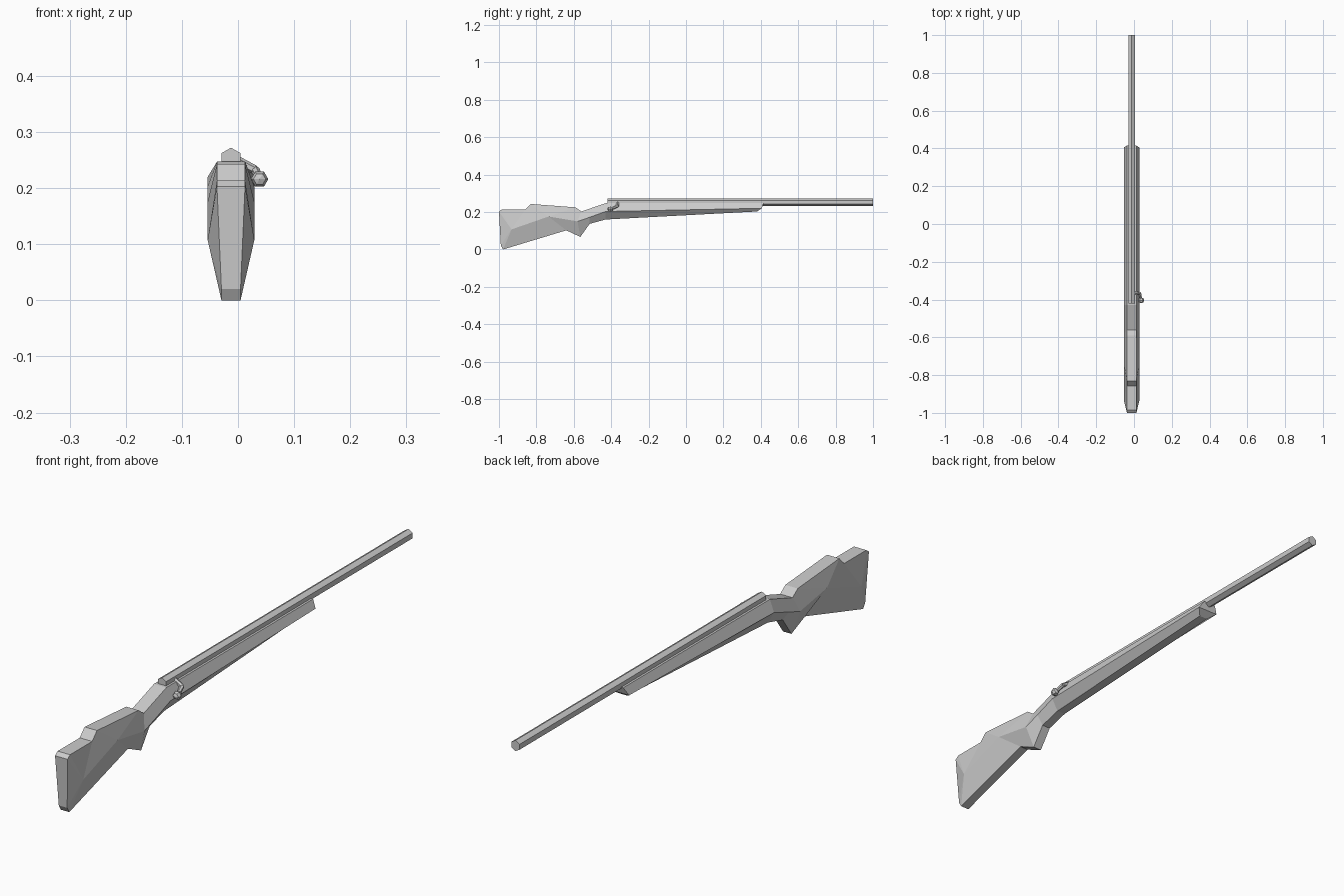
import bpy, bmesh, math
from mathutils import Vector, Matrix

if "Cube" in bpy.data.objects:
    bpy.data.objects.remove(bpy.data.objects["Cube"])

CX = -0.0125  # centre plane of the stock and barrel


def finish(name, bm):
    bmesh.ops.recalc_face_normals(bm, faces=bm.faces)
    me = bpy.data.meshes.new(name)
    bm.to_mesh(me)
    bm.free()
    ob = bpy.data.objects.new(name, me)
    bpy.context.collection.objects.link(ob)
    return ob


def rod(name, a, b, r1, r2, sides, spin=0.0):
    a, b = Vector(a), Vector(b)
    d = b - a
    m = (Matrix.Translation((a + b) / 2) @ d.to_track_quat('Z', 'Y').to_matrix().to_4x4()
         @ Matrix.Rotation(spin, 4, 'Z'))
    bm = bmesh.new()
    bmesh.ops.create_cone(bm, cap_ends=True, segments=sides, radius1=r1, radius2=r2,
                          depth=d.length, matrix=m)
    return finish(name, bm)


# Stock: stations of (y, z) for top edge, side ridge and bottom edge
stations = [
    ((-1.0, .203), (-.933, .107), (-.99, .02)),
    ((-.985, .214), (-.933, .107), (-.978, 0)),
    ((-.858, .214), (-.933, .107), (-.978, 0)),
    ((-.83, .243), (-.735, .176), (-.64, .102)),
    ((-.59, .225), (-.735, .176), (-.64, .102)),
    ((-.56, .203), (-.58, .15), (-.565, .067)),
    ((-.56, .203), (-.515, .172), (-.515, .137)),
    ((-.43, .247), (-.43, .203), (-.43, .16)),
    ((.415, .247), (.405, .22), (.38, .203)),
]
widths = (.025, .0415, .017)
bm = bmesh.new()
cache = {}


def vert(i, row, side):
    key = (row, side, stations[i][row])
    if key not in cache:
        y, z = stations[i][row]
        cache[key] = bm.verts.new((CX + side * widths[row], y, z))
    return cache[key]


def face(*vs):
    vs = list(dict.fromkeys(vs))  # repeated corners collapse to triangles
    if len(vs) > 2:
        bm.faces.new(vs)


for i in range(len(stations) - 1):
    j = i + 1
    for s in (-1, 1):
        for row in (0, 1):
            face(vert(i, row, s), vert(j, row, s), vert(j, row + 1, s), vert(i, row + 1, s))
    for row in (0, 2):
        face(vert(i, row, -1), vert(j, row, -1), vert(j, row, 1), vert(i, row, 1))
# butt plate, its side bevels, and fore-end cap
face(vert(0, 0, -1), vert(0, 0, 1), vert(0, 2, 1), vert(0, 2, -1))
for s in (-1, 1):
    face(vert(0, 0, s), vert(0, 1, s), vert(0, 2, s))
n = len(stations) - 1
for row in (0, 1):
    face(vert(n, row, -1), vert(n, row, 1), vert(n, row + 1, 1), vert(n, row + 1, -1))
finish("stock", bm)

# Hexagonal barrel with a point at the top
bm = bmesh.new()
rings = [[bm.verts.new((CX + .0195 * math.sin(k * math.pi / 3), y,
                        .2525 + .0195 * math.cos(k * math.pi / 3))) for k in range(6)]
         for y in (-.42, 1.0)]
for k in range(6):
    bm.faces.new((rings[0][k], rings[0][k - 1], rings[1][k - 1], rings[1][k]))
for r in rings:
    bm.faces.new(r)
finish("barrel", bm)

# Bolt handle: arm out of the receiver, bent back to a knob
elbow = (.031, -.367, .232)
rod("bolt_arm", (-.008, -.364, .252), elbow, .009, .008, 6)
rod("bolt_shank", elbow, (.038, -.4, .217), .008, .007, 6)
bm = bmesh.new()
bmesh.ops.create_uvsphere(bm, u_segments=6, v_segments=4, radius=.0155,
                          matrix=Matrix.Translation((.0385, -.404, .216))
                          @ Matrix.Rotation(math.pi / 2, 4, 'X')
                          @ Matrix.Rotation(math.pi / 6, 4, 'Z'))
finish("bolt_knob", bm)
